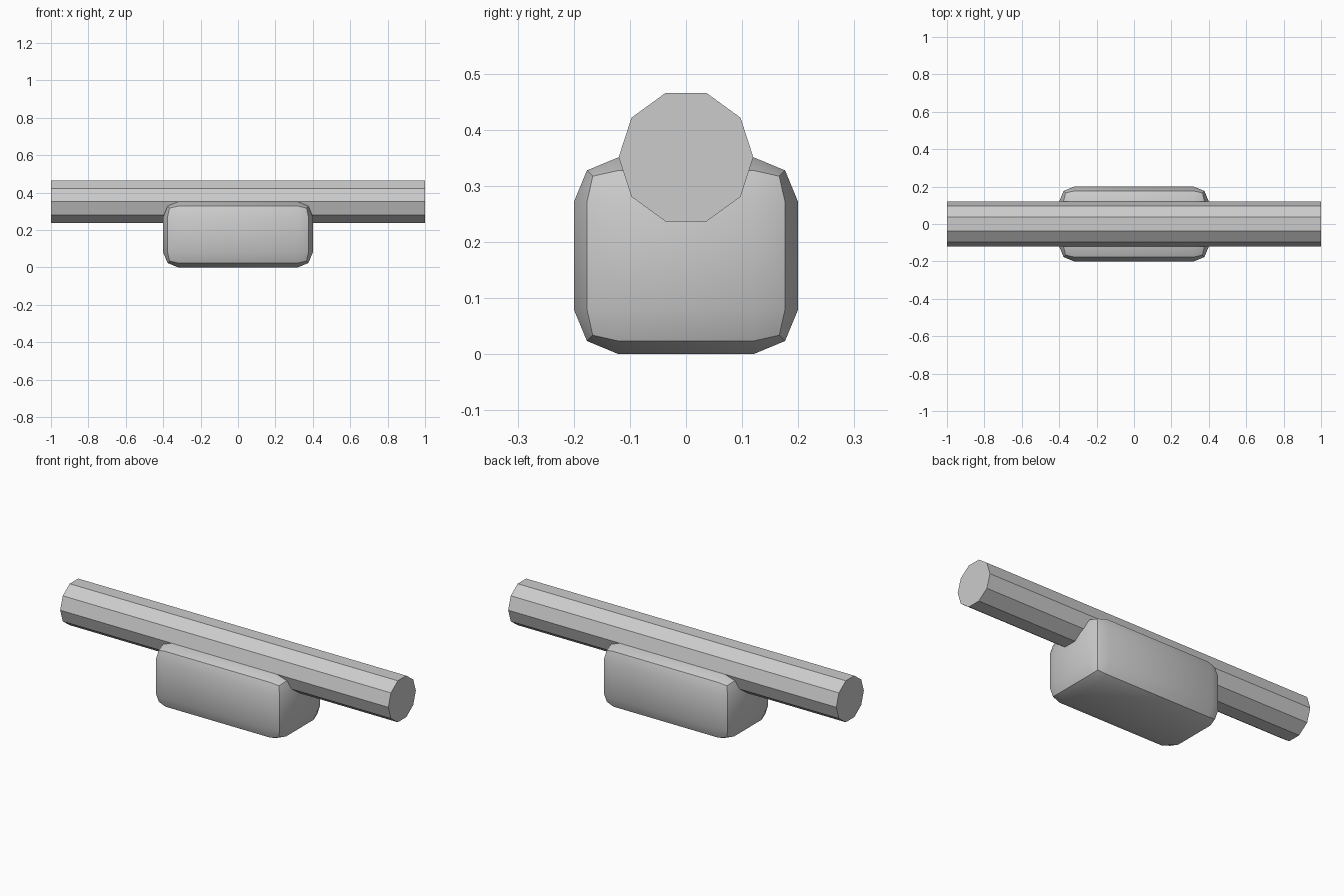
import bpy
import math

cube = bpy.data.objects.get("Cube")
if cube:
    bpy.data.objects.remove(cube, do_unlink=True)

# Single grey material
grey = bpy.data.materials.new("light grey")
grey.use_nodes = True
colour = (0.6, 0.6, 0.6, 1)
grey.diffuse_color = colour
grey.node_tree.nodes["Principled BSDF"].inputs["Base Color"].default_value = colour

HEIGHT = 0.351  # top of the body and axis of the bar


def finish(obj, name):
    obj.name = name
    obj.data.materials.append(grey)
    bpy.ops.object.shade_smooth_by_angle(angle=math.radians(30))


# Rounded body block
bpy.ops.mesh.primitive_cube_add(size=1, location=(0, 0, HEIGHT / 2))
body = bpy.context.object
body.scale = (0.8, 0.4, HEIGHT)
bpy.ops.object.transform_apply(location=False, rotation=False, scale=True)
bevel = body.modifiers.new("rounded_edges", 'BEVEL')
bevel.width = 0.08
bevel.segments = 2
bpy.ops.object.modifier_apply(modifier=bevel.name)
finish(body, "body")

# Ten-sided bar lying along x, with corners pointing to the front and back
bpy.ops.mesh.primitive_cylinder_add(vertices=10, radius=0.12, depth=2,
                                    location=(0, 0, HEIGHT),
                                    rotation=(0, math.pi / 2, 0))
bpy.ops.object.transform_apply(location=False, rotation=True, scale=False)
finish(bpy.context.object, "bar")
